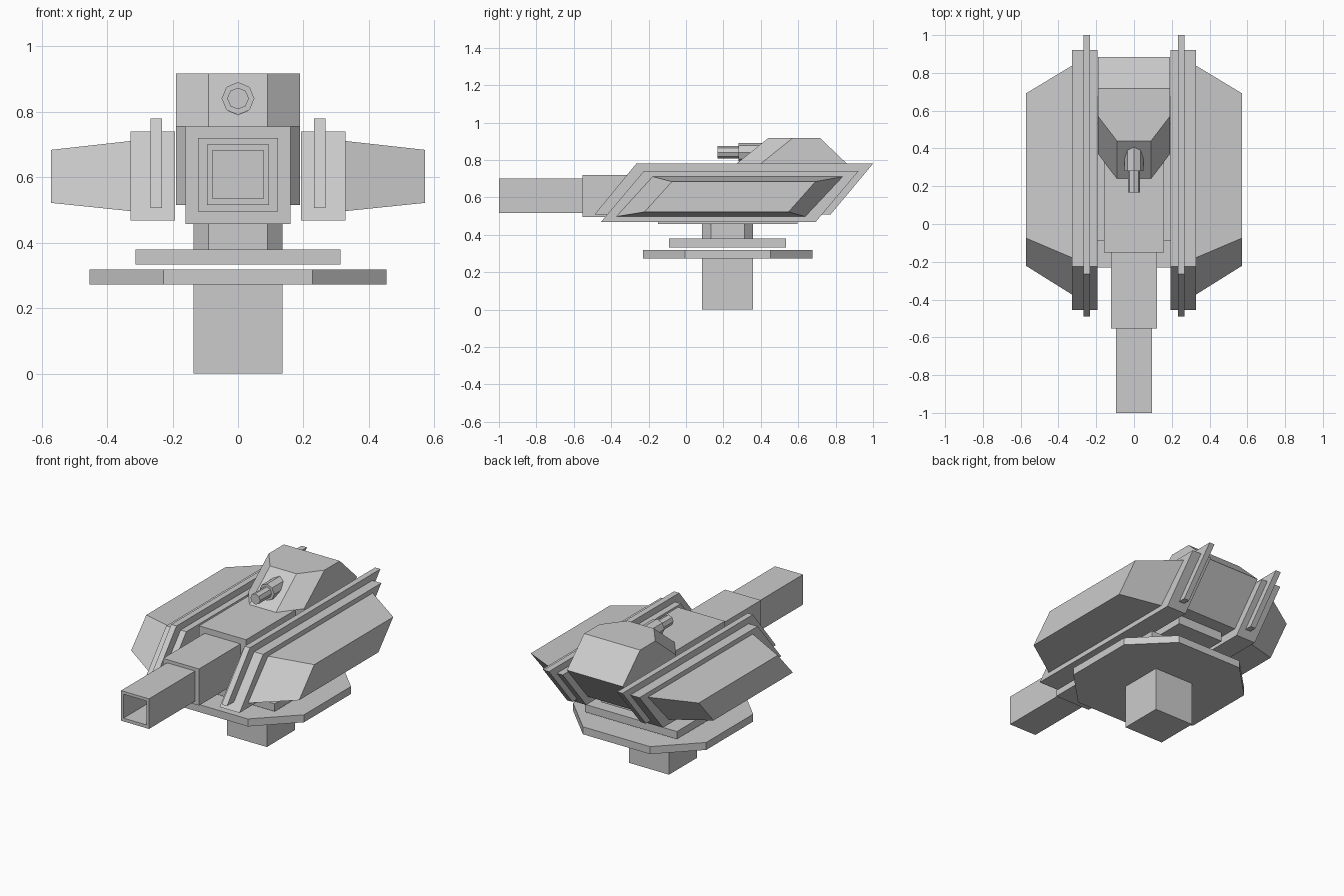
import bpy, bmesh, math

if "Cube" in bpy.data.objects:
    bpy.data.objects.remove(bpy.data.objects["Cube"])

CY = 0.2225  # pivot axis of the mount


def loft(name, rings, caps=True, closed=False):
    """Join equal-length point loops into one flat-faced solid."""
    bm = bmesh.new()
    vs = [[bm.verts.new(p) for p in r] for r in rings]
    n = len(rings[0])
    pairs = list(zip(vs, vs[1:]))
    for a, b in pairs:
        for i in range(n):
            j = (i + 1) % n
            bm.faces.new((a[i], a[j], b[j], b[i]))
    if caps:
        bm.faces.new(vs[0])
        bm.faces.new(vs[-1])
    bmesh.ops.recalc_face_normals(bm, faces=bm.faces)
    me = bpy.data.meshes.new(name)
    bm.to_mesh(me)
    bm.free()
    ob = bpy.data.objects.new(name, me)
    bpy.context.collection.objects.link(ob)
    return ob


def box(name, x, y0, y1, z0, z1):
    """Box symmetric about x = 0."""
    return loft(name, [rect(x, y, z0, z1) for y in (y0, y1)])


def rect(x, y, z0, z1):
    return [(-x, y, z0), (x, y, z0), (x, y, z1), (-x, y, z1)]


def chamfered(name, h, c, z0, z1):
    """Square prism of half-width h with corners cut back to c."""
    pts = [(h, -c), (h, c), (c, h), (-c, h), (-h, c), (-h, -c), (-c, -h), (c, -h)]
    return loft(name, [[(x, y + CY, z) for x, y in pts] for z in (z0, z1)])


def slanted(x, front_low, back_low, z0, front_top, back_top, z1):
    return [(x, front_low, z0), (x, back_low, z0), (x, back_top, z1), (x, front_top, z1)]


# Pedestal and turntable plates
box("pedestal_post", 0.136, CY - 0.1365, CY + 0.1365, 0, 0.275)
chamfered("octagonal_plate", 0.453, 0.228, 0.272, 0.318)
box("square_plate", 0.313, CY - 0.313, CY + 0.313, 0.333, 0.38)
chamfered("swivel_neck", 0.136, 0.09, 0.38, 0.46)

# Central housing
box("housing", 0.16, -0.15, 0.597, 0.458, 0.756)

# Barrel sleeve and hollow square barrel
box("barrel_sleeve", 0.122, -0.553, -0.15, 0.495, 0.72)
loft("barrel", [rect(0.095, -0.55, 0.515, 0.7), rect(0.095, -1, 0.515, 0.7),
                rect(0.078, -1, 0.535, 0.682), rect(0.078, -0.6, 0.535, 0.682)])


# Cabin on top with its undercut rear body
def cabin_ring(z, nose, cheek, back):
    return [(-0.09, nose, z), (0.09, nose, z), (0.19, cheek, z),
            (0.19, back, z), (-0.19, back, z), (-0.19, cheek, z)]


loft("cabin", [cabin_ring(0.515, 0.24, 0.37, 0.68), cabin_ring(0.756, 0.24, 0.37, 0.885),
               cabin_ring(0.917, 0.44, 0.57, 0.717)])


# Small octagonal gun
def octagon(r, y):
    return [(r * math.cos(math.pi / 4 * i), y, 0.841 + r * math.sin(math.pi / 4 * i))
            for i in range(8)]


loft("small_gun", [octagon(r, y) for r, y in
                   ((0.033, 0.168), (0.033, 0.28), (0.05, 0.28), (0.05, 0.44))])

# Mirrored side armour: slab, thin rail and tapered pod
sides = [
    loft("side_slab", [slanted(x, -0.455, 0.693, 0.468, -0.226, 0.922, 0.74)
                       for x in (0.193, 0.329)]),
    loft("side_rail", [slanted(x, -0.49, 0.772, 0.507, -0.266, 1.0, 0.78)
                       for x in (0.232, 0.268)]),
    loft("side_pod", [slanted(0.329, -0.373, 0.637, 0.497, -0.178, 0.838, 0.711),
                      slanted(0.571, -0.222, 0.548, 0.522, -0.075, 0.692, 0.684)]),
]
for ob in sides:
    ob.modifiers.new("mirror", "MIRROR")
